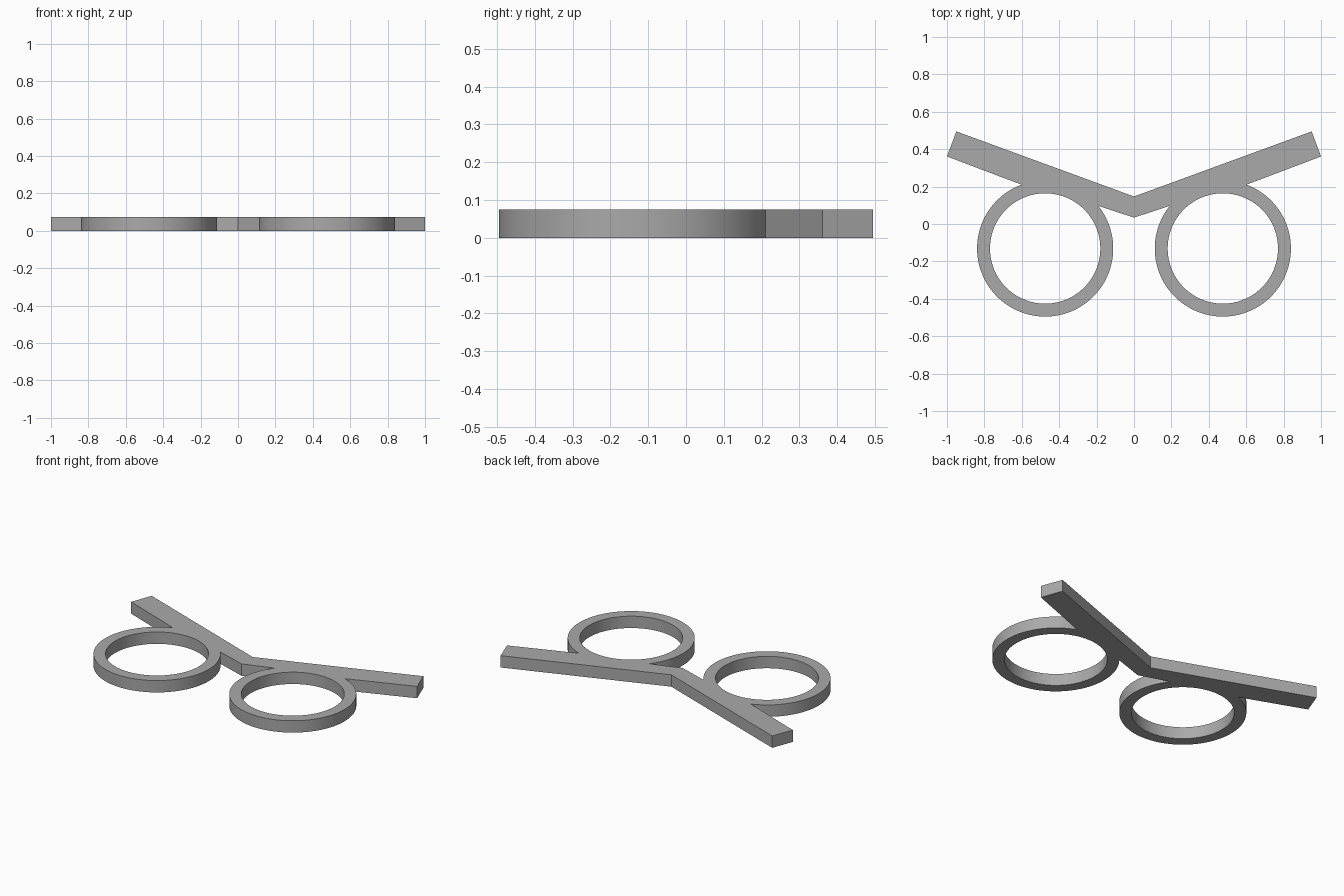
import bpy
from math import atan2, cos, sin, pi, radians

cube = bpy.data.objects.get("Cube")
if cube:
    bpy.data.objects.remove(cube, do_unlink=True)

HEIGHT = 0.075
CX, CY = 0.475, -0.131
R_OUT, R_IN = 0.364, 0.295
SEGMENTS = 96


def arc(cx, start, end, radius, steps):
    """Points along an arc around a ring centre."""
    angles = [start + (end - start) * i / steps for i in range(steps + 1)]
    return [(cx + radius * cos(a), CY + radius * sin(a)) for a in angles]


def add_outline(curve, points):
    spline = curve.splines.new('POLY')
    spline.points.add(len(points) - 1)
    for p, (x, y) in zip(spline.points, points):
        p.co = (x, y, 0, 1)
    spline.use_cyclic_u = True


# Half outline: V notch, around the ring, then the angled arm
start = atan2(0.101 - CY, 0.187 - CX)
end = atan2(0.217 - CY, 0.604 - CX) + 2 * pi
half = arc(CX, start, end, R_OUT, SEGMENTS) + [(1.0, 0.361), (0.95, 0.495)]
mirrored = [(-x, y) for x, y in reversed(half)]
outline = [(0, 0.034)] + half + [(0, 0.147)] + mirrored

# Flat profile with two round holes, extruded to a plate
profile = bpy.data.curves.new("frame_profile", 'CURVE')
profile.dimensions = '2D'
profile.fill_mode = 'BOTH'
profile.extrude = HEIGHT / 2
add_outline(profile, outline)
for side in (-1, 1):
    hole = arc(side * CX, 0, 2 * pi, R_IN, SEGMENTS)[:-1]
    add_outline(profile, hole)

frame = bpy.data.objects.new("twin_ring_frame", profile)
bpy.context.collection.objects.link(frame)
frame.location.z = HEIGHT / 2
bpy.ops.object.select_all(action='DESELECT')
frame.select_set(True)
bpy.context.view_layer.objects.active = frame
bpy.ops.object.convert(target='MESH')
frame = bpy.context.object

# Weld caps to walls, then smooth only the round walls
bpy.ops.object.mode_set(mode='EDIT')
bpy.ops.mesh.select_all(action='SELECT')
bpy.ops.mesh.remove_doubles(threshold=0.0001)
bpy.ops.mesh.normals_make_consistent(inside=False)
bpy.ops.object.mode_set(mode='OBJECT')
bpy.ops.object.shade_smooth_by_angle(angle=radians(15))

# Plain grey
grey = bpy.data.materials.new("plain_grey")
grey.use_nodes = True
colour = (0.4, 0.4, 0.4, 1)
grey.diffuse_color = colour
grey.node_tree.nodes["Principled BSDF"].inputs["Base Color"].default_value = colour
frame.data.materials.clear()
frame.data.materials.append(grey)
